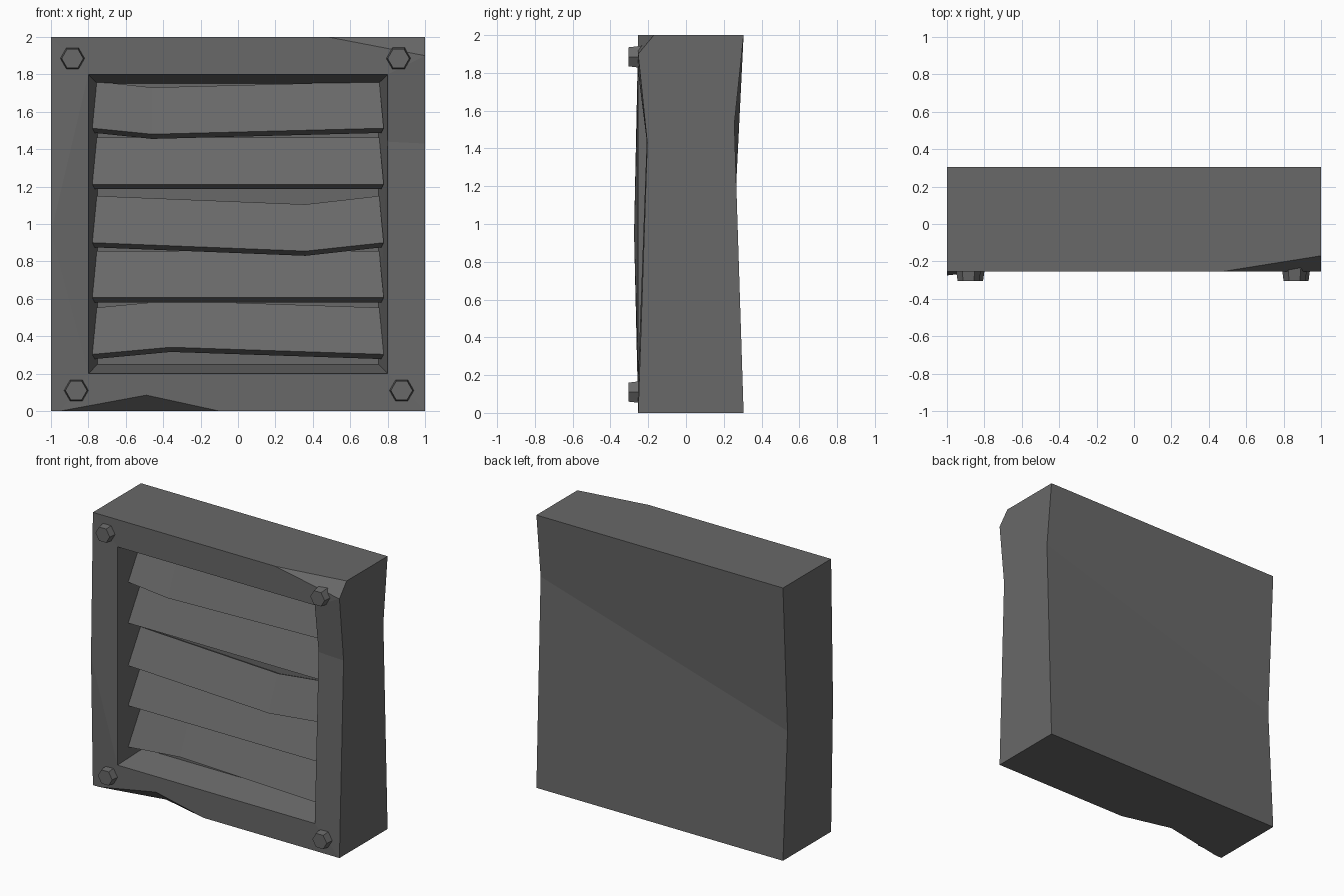
import bpy, bmesh, math
from mathutils import Matrix

if "Cube" in bpy.data.objects:
    bpy.data.objects.remove(bpy.data.objects["Cube"])


def material(name, value):
    m = bpy.data.materials.new(name)
    m.diffuse_color = (value, value, value, 1)
    m.use_nodes = True
    m.node_tree.nodes["Principled BSDF"].inputs["Base Color"].default_value = m.diffuse_color
    return m


METAL = material("dark_grey_metal", 0.14)


def finish(bm, name):
    bmesh.ops.recalc_face_normals(bm, faces=bm.faces)
    me = bpy.data.meshes.new(name)
    bm.to_mesh(me)
    bm.free()
    me.materials.append(METAL)
    ob = bpy.data.objects.new(name, me)
    bpy.context.collection.objects.link(ob)
    return ob


# Dented housing: named points, front ring, tapered recess, sides and back
F, B = -0.253, 0.305
P = {
    "TL": (-1, F, 2), "L": (-1, -0.275, 0.95), "BL": (-1, F, 0),
    "E": (-0.95, F, 0), "D": (-0.49, F, 0.085), "C": (-0.1, F, 0),
    "N": (-0.47, -0.16, 0),
    "BR": (1, F, 0), "R": (1, -0.205, 1.43), "Q": (1, F, 1.9),
    "A": (0.48, F, 2), "K": (1, -0.17, 2),
    "itl": (-0.8, F, 1.8), "ibl": (-0.8, F, 0.2),
    "ibr": (0.8, F, 0.2), "ir": (0.8, -0.208, 1.44), "itr": (0.8, F, 1.8),
    "dtl": (-0.75, -0.03, 1.75), "dbl": (-0.75, -0.03, 0.25),
    "dbr": (0.75, -0.03, 0.25), "dtr": (0.75, -0.03, 1.75),
    "btl": (-1, B, 2), "bl": (-1, 0.252, 0.93), "bbl": (-1, B, 0),
    "btr": (1, B, 2), "br": (1, 0.256, 1.53), "bbr": (1, B, 0),
}
FACES = [
    # front ring
    "TL L itl", "L ibl itl", "L BL E ibl", "E D ibl", "D C ibl",
    "C BR ibr ibl", "BR R ir ibr", "R Q itr ir", "Q A itr", "A TL itl itr",
    # chipped corner and bottom notch
    "A Q K", "E N D", "D N C",
    # recess
    "itl ibl dbl dtl", "ibl ibr dbr dbl", "ibr ir dbr", "ir dtr dbr",
    "ir itr dtr", "itr itl dtl dtr", "dtl dbl dbr dtr",
    # top, bottom, sides, back
    "TL A K btr btl", "BL E N C BR bbr bbl",
    "TL L BL bbl bl btl", "BR R Q K btr br bbr",
    "btl btr br bl", "bl br bbr bbl",
]
bm = bmesh.new()
V = {k: bm.verts.new(co) for k, co in P.items()}
for f in FACES:
    bm.faces.new([V[k] for k in f.split()])
finish(bm, "housing")


# Tilted louvre slats, some bent at one point along their length
def slat(name, zb, bend_x=0.0, dz=0.0):
    section = [(-0.16, 0.0), (-0.052, 0.25), (0.008, 0.225), (-0.1, -0.025)]
    bm = bmesh.new()
    rings = []
    for side in (-1, 0, 1):
        ring = []
        for y, z in section:
            half = 0.8 - 0.05 * (min(y, -0.03) - F) / 0.223
            x = side * half if side else bend_x
            ring.append(bm.verts.new((x, y, zb + z + (0 if side else dz))))
        rings.append(ring)
    for a, b in zip(rings, rings[1:]):
        for i in range(4):
            j = (i + 1) % 4
            bm.faces.new((a[i], a[j], b[j], b[i]))
    bm.faces.new(rings[0])
    bm.faces.new(rings[-1])
    finish(bm, name)


slat("slat_1", 1.512, -0.46, -0.032)
slat("slat_2", 1.212)
slat("slat_3", 0.9, 0.36, -0.045)
slat("slat_4", 0.606)
slat("slat_5", 0.303, -0.36, 0.038)


# Tapered hexagonal bolts
def bolt(name, x, z):
    bm = bmesh.new()
    rot = Matrix.Rotation(math.radians(90), 4, 'X')
    bmesh.ops.create_cone(bm, cap_ends=True, segments=6, radius1=0.074,
                          radius2=0.058, depth=0.115,
                          matrix=Matrix.Translation((x, -0.2475, z)) @ rot)
    # put two of the six corners on the x axis
    if max(v.co.x for v in bm.verts) - x < 0.07:
        bmesh.ops.rotate(bm, verts=bm.verts, cent=(x, 0, z),
                         matrix=Matrix.Rotation(math.radians(30), 3, 'Y'))
    finish(bm, name)


for i, (x, z) in enumerate([(-0.885, 1.885), (0.858, 1.885),
                            (-0.865, 0.11), (0.875, 0.11)]):
    bolt(f"bolt_{i + 1}", x, z)
